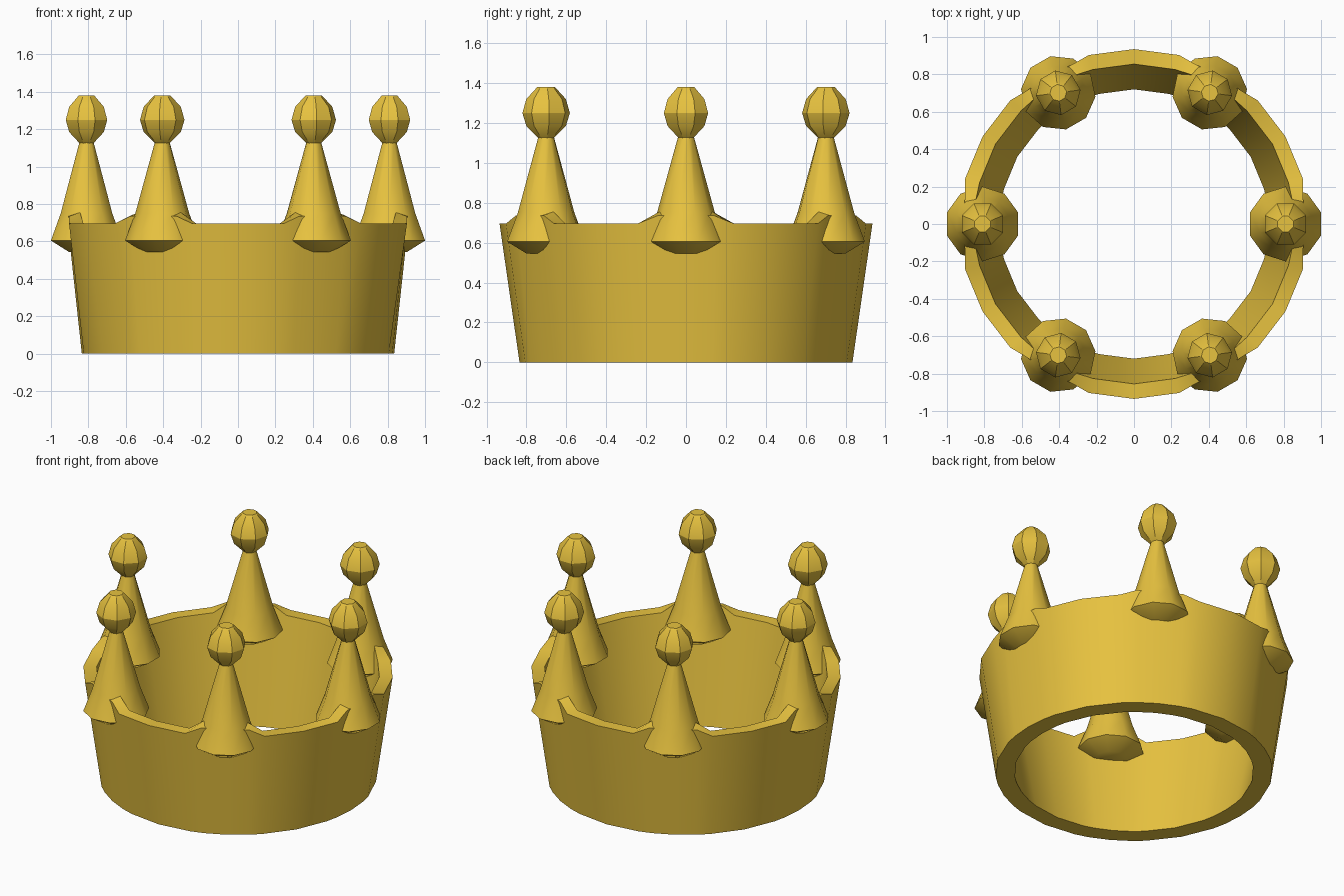
import bpy, bmesh
from math import sin, cos, radians, pi

if "Cube" in bpy.data.objects:
    bpy.data.objects.remove(bpy.data.objects["Cube"])

gold = bpy.data.materials.new("gold")
gold.diffuse_color = (0.80, 0.54, 0.05, 1)
gold.use_nodes = True
gold.node_tree.nodes["Principled BSDF"].inputs["Base Color"].default_value = gold.diffuse_color


def make_object(name, bm, angle):
    bmesh.ops.recalc_face_normals(bm, faces=bm.faces)
    mesh = bpy.data.meshes.new(name)
    bm.to_mesh(mesh)
    bm.free()
    ob = bpy.data.objects.new(name, mesh)
    bpy.context.collection.objects.link(ob)
    mesh.materials.append(gold)
    bpy.ops.object.select_all(action='DESELECT')
    ob.select_set(True)
    bpy.context.view_layer.objects.active = ob
    bpy.ops.object.shade_smooth_by_angle(angle=radians(angle))
    return ob


def lathe(name, profile, sides, centre, turn, angle):
    """Closed solid of revolution around a vertical axis through centre."""
    bm = bmesh.new()
    rings = []
    for r, z in profile:
        rings.append([bm.verts.new((centre[0] + r * cos(turn + 2 * pi * k / sides),
                                    centre[1] + r * sin(turn + 2 * pi * k / sides), z))
                      for k in range(sides)])
    for a, b in zip(rings, rings[1:]):
        for k in range(sides):
            n = (k + 1) % sides
            bm.faces.new((a[k], a[n], b[n], b[k]))
    bm.faces.new(rings[0])
    bm.faces.new(rings[-1])
    return make_object(name, bm, angle)


# Flared band: rim rises slightly where it meets each spike
bm = bmesh.new()
steps = [(0, 0.04), (9, 0.04), (15, 0), (30, 0), (45, 0), (51, 0.04)]
sections = []
for i in range(6):
    for offset, lift in steps:
        a = radians(60 * i + offset)
        sections.append([bm.verts.new((r * cos(a), r * sin(a), z)) for r, z in
                         ((0.835, 0), (0.935 - lift * 0.5, 0.695 + lift),
                          (0.855, 0.695 + lift * 1.5), (0.72, 0))])
for s, t in zip(sections, sections[1:] + sections[:1]):
    for k in range(4):
        n = (k + 1) % 4
        bm.faces.new((s[k], t[k], t[n], s[n]))
make_object("band", bm, 35)

# Six spikes, each with a faceted ball on its tip
spike = [(0.10, 0.545), (0.20, 0.605), (0.145, 0.75), (0.04, 1.13)]
ball = [(0.04, 1.125), (0.10, 1.185), (0.12, 1.25), (0.10, 1.32), (0.045, 1.38)]
for i in range(6):
    a = radians(60 * i)
    centre = (0.81 * cos(a), 0.81 * sin(a))
    lathe(f"spike_{i + 1}", spike, 10, centre, a + pi / 10, 40)
    lathe(f"ball_{i + 1}", ball, 8, centre, a + pi / 8, 30)
